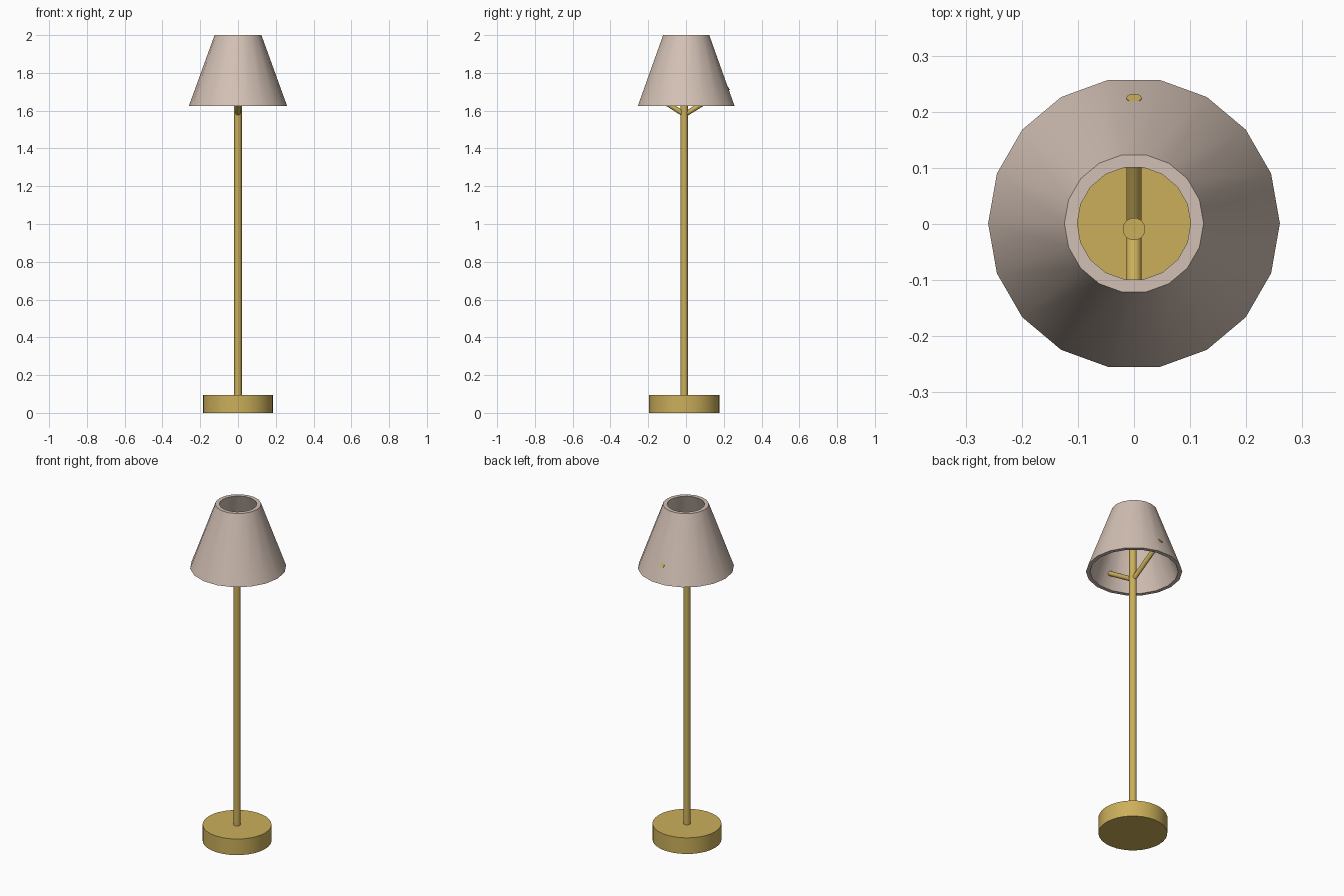
import bpy, bmesh, math
from mathutils import Vector

if "Cube" in bpy.data.objects:
    bpy.data.objects.remove(bpy.data.objects["Cube"])


def material(name, rgb):
    m = bpy.data.materials.new(name)
    m.diffuse_color = (*rgb, 1)
    m.use_nodes = True
    m.node_tree.nodes["Principled BSDF"].inputs["Base Color"].default_value = m.diffuse_color
    return m


brass = material("brass", (0.60, 0.43, 0.105))
fabric = material("beige fabric", (0.65, 0.53, 0.46))


def smooth(ob, mat, angle):
    ob.data.materials.append(mat)
    bpy.ops.object.select_all(action='DESELECT')
    ob.select_set(True)
    bpy.context.view_layer.objects.active = ob
    bpy.ops.object.shade_smooth_by_angle(angle=math.radians(angle))


def rod(name, start, end, radius, sides):
    """Capped cylinder between two points."""
    a, b = Vector(start), Vector(end)
    bpy.ops.mesh.primitive_cylinder_add(
        vertices=sides, radius=radius, depth=(b - a).length, location=(a + b) / 2,
        rotation=(b - a).to_track_quat('Z', 'Y').to_euler())
    ob = bpy.context.object
    ob.name = name
    smooth(ob, brass, 35)
    return ob


def lathe(name, profile, sides, centre, mat):
    """Closed (radius, height) profile turned around the vertical axis."""
    bm = bmesh.new()
    rings = []
    for r, z in profile:
        rings.append([bm.verts.new((centre[0] + r * math.cos(math.tau * i / sides),
                                    centre[1] + r * math.sin(math.tau * i / sides), z))
                      for i in range(sides)])
    for k, low in enumerate(rings):
        high = rings[(k + 1) % len(rings)]
        for i in range(sides):
            j = (i + 1) % sides
            bm.faces.new((low[i], low[j], high[j], high[i]))
    bmesh.ops.recalc_face_normals(bm, faces=bm.faces)
    me = bpy.data.meshes.new(name)
    bm.to_mesh(me)
    bm.free()
    ob = bpy.data.objects.new(name, me)
    bpy.context.collection.objects.link(ob)
    smooth(ob, mat, 35)
    return ob


AXIS_Y = -0.009  # the stand sits slightly in front of the shade centre

# Stand
rod("base", (0, AXIS_Y, 0), (0, AXIS_Y, 0.096), 0.186, 32)
rod("pole", (0, AXIS_Y, 0.09), (0, AXIS_Y, 1.80), 0.02, 24)

# Two arms holding the shade; the back one pokes through the fabric
rod("front_arm", (0, AXIS_Y, 1.58), (0, -0.2, 1.702), 0.0135, 16)
rod("back_arm", (0, AXIS_Y, 1.578), (0, 0.225, 1.722), 0.0135, 16)

# Hollow conical shade
lathe("shade", [(0.26, 1.625), (0.124, 2.0), (0.101, 2.0), (0.238, 1.625)],
      18, (0, 0.001), fabric)
